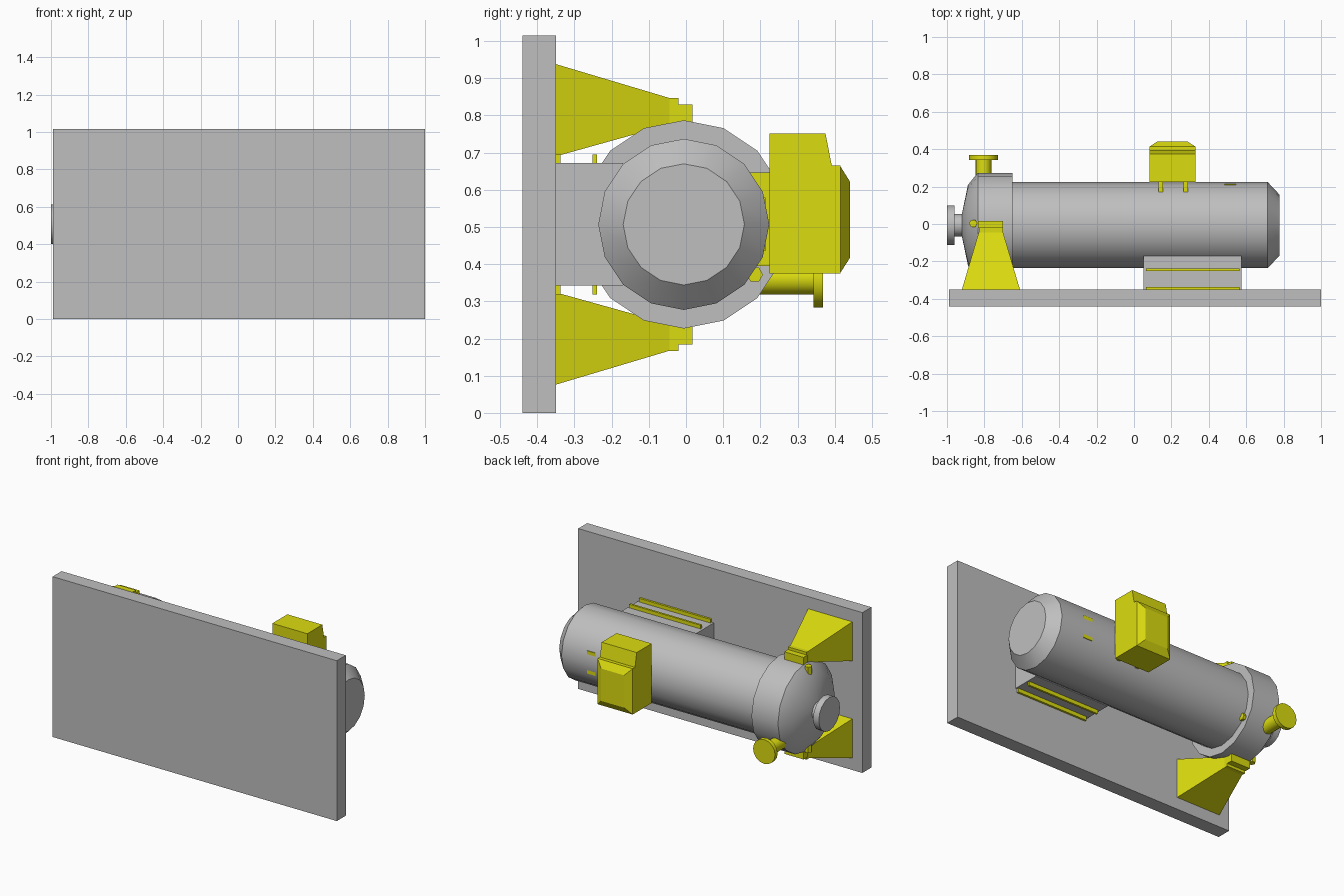
import bpy, bmesh, math
from mathutils import Vector

if "Cube" in bpy.data.objects:
    bpy.data.objects.remove(bpy.data.objects["Cube"])

CY, CZ = -0.006, 0.507   # pump axis


def material(name, rgb):
    m = bpy.data.materials.new(name)
    m.diffuse_color = (*rgb, 1)
    m.use_nodes = True
    m.node_tree.nodes["Principled BSDF"].inputs["Base Color"].default_value = m.diffuse_color
    return m


GREY = material("grey_paint", (0.52, 0.52, 0.52))
YELLOW = material("yellow_paint", (0.72, 0.72, 0.005))


def make(name, verts, faces, mat, smooth=False):
    me = bpy.data.meshes.new(name)
    me.from_pydata(verts, [], faces)
    bm = bmesh.new()
    bm.from_mesh(me)
    bmesh.ops.recalc_face_normals(bm, faces=bm.faces)
    bm.to_mesh(me)
    bm.free()
    me.materials.append(mat)
    ob = bpy.data.objects.new(name, me)
    bpy.context.collection.objects.link(ob)
    if smooth:
        bpy.ops.object.select_all(action='DESELECT')
        ob.select_set(True)
        bpy.context.view_layer.objects.active = ob
        bpy.ops.object.shade_smooth_by_angle(angle=math.radians(35))
    return ob


def loft(name, rings, mat, smooth=False):
    """Skin equal-length rings of points and cap both ends."""
    n = len(rings[0])
    verts = [p for r in rings for p in r]
    faces = [(k * n + i, k * n + (i + 1) % n, (k + 1) * n + (i + 1) % n, (k + 1) * n + i)
             for k in range(len(rings) - 1) for i in range(n)]
    faces += [tuple(range(n)), tuple(range(len(verts) - n, len(verts)))]
    return make(name, verts, faces, mat, smooth)


def lathe(name, profile, centre, axis, mat, n=16):
    """Revolve (distance along axis, radius) pairs around an axis 0, 1 or 2."""
    rings = []
    for d, r in profile:
        ring = []
        for i in range(n):
            a = 2 * math.pi * i / n
            p = Vector(centre)
            p[axis] = d
            p[(axis + 1) % 3] += r * math.cos(a)
            p[(axis + 2) % 3] += r * math.sin(a)
            ring.append(p)
        rings.append(ring)
    return loft(name, rings, mat, True)


def rect_y(y, x0, x1, z0, z1):
    return [(x0, y, z0), (x1, y, z0), (x1, y, z1), (x0, y, z1)]


def box(name, x0, x1, y0, y1, z0, z1, mat):
    return loft(name, [rect_y(y0, x0, x1, z0, z1), rect_y(y1, x0, x1, z0, z1)], mat)


# Base plate and motor saddle
box("base_plate", -0.99, 1.0, -0.44, -0.35, 0, 1.015, GREY)
box("motor_saddle", 0.05, 0.575, -0.35, -0.17, 0.343, 0.672, GREY)

# Motor body, pump casing with suction neck and flange
lathe("motor_body", [(-0.68, 0.23), (0.715, 0.23), (0.778, 0.163)], (0, CY, CZ), 0, GREY)
lathe("pump_casing", [(-0.65, 0.28), (-0.835, 0.28), (-0.888, 0.215), (-0.92, 0.06),
                      (-0.96, 0.06), (-0.96, 0.106), (-1.0, 0.106)], (0, CY, CZ), 0, GREY)

# Discharge nozzle with flange
lathe("discharge_nozzle", [(0.10, 0.042), (0.343, 0.042), (0.343, 0.077), (0.369, 0.077)],
      (-0.805, 0, 0.36), 1, YELLOW)

# Drain plug on the back of the casing
lathe("drain_plug", [(-0.67, 0.022), (-0.632, 0.022)], (0, 0.185, 0.372), 0, YELLOW, 6)

# Parts mirrored above and below the pump axis
for side, s in (("upper", 1), ("lower", -1)):
    def z(v):
        return CZ + s * v
    # Tapered support bracket
    loft(side + "_bracket", [rect_y(-0.35, -0.92, -0.61, z(0.183), z(0.431)),
                             rect_y(-0.045, -0.83, -0.70, z(0.268), z(0.34)),
                             rect_y(-0.02, -0.83, -0.70, z(0.268), z(0.34))], YELLOW)
    # Casing lug resting on the bracket
    box(side + "_lug", -0.835, -0.70, -0.021, 0.017, z(0.24), z(0.323), YELLOW)
    # Casing plug
    lathe(side + "_plug", [(z(0.2), 0.022), (z(0.272), 0.022)], (-0.86, 0.003, 0), 2, YELLOW, 6)
    # Saddle rails
    for part, y in (("inner", -0.35), ("outer", -0.252)):
        box(f"{side}_{part}_rail", 0.065, 0.565, y, y + 0.013, z(0.163), z(0.188), YELLOW)

# Terminal box with hood, extruded along x
hood = [(0.225, 0.375), (0.415, 0.375), (0.415, 0.665), (0.392, 0.665), (0.375, 0.752), (0.225, 0.752)]
loft("terminal_box", [[(x, y, zz) for y, zz in hood] for x in (0.083, 0.328)], YELLOW)
loft("terminal_cover", [rect_y(0.414, 0.083, 0.328, 0.375, 0.665),
                        rect_y(0.441, 0.125, 0.286, 0.417, 0.622)], YELLOW)
for i, x in enumerate((0.13, 0.265)):
    box(f"terminal_leg_{i + 1}", x, x + 0.024, 0.17, 0.23, 0.395, 0.647, YELLOW)

# Name plate let into the motor body, its long edges standing proud
box("rating_plate", 0.485, 0.545, CY + 0.211, CY + 0.220, CZ - 0.072, CZ + 0.072, YELLOW)
